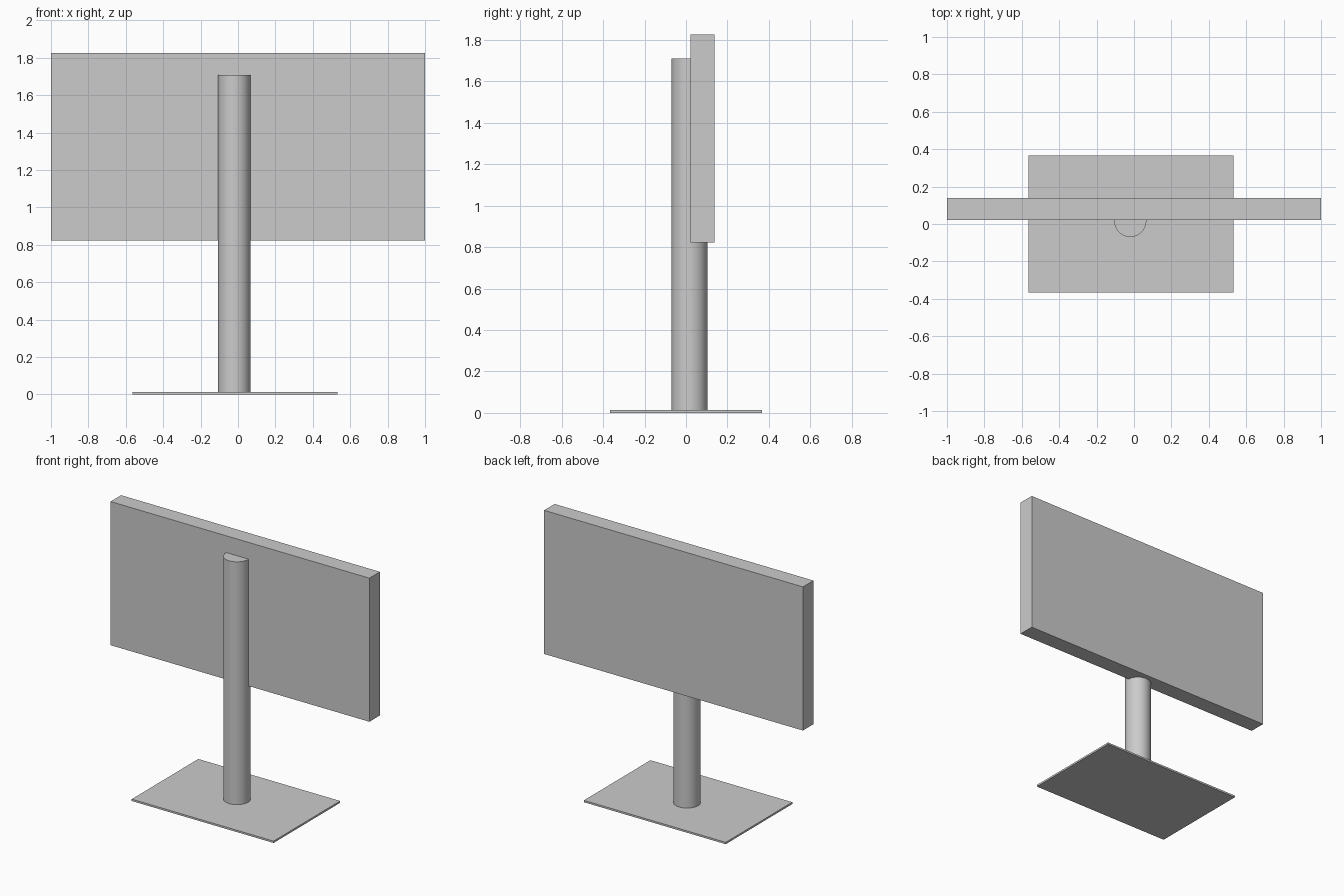
import bpy

if "Cube" in bpy.data.objects:
    bpy.data.objects.remove(bpy.data.objects["Cube"])


def box(name, x, y, z):
    """Box from (min, max) ranges on each axis."""
    bpy.ops.mesh.primitive_cube_add(size=1, location=[sum(r) / 2 for r in (x, y, z)])
    ob = bpy.context.object
    ob.name = name
    ob.scale = [r[1] - r[0] for r in (x, y, z)]
    bpy.ops.object.transform_apply(location=False, rotation=False, scale=True)
    return ob


# Thin foot plate
BASE_TOP, POLE_TOP = 0.013, 1.709
box("base_plate", (-0.564, 0.532), (-0.367, 0.367), (0, BASE_TOP))

# Wide panel
box("sign_panel", (-1, 1), (0.022, 0.138), (0.823, 1.826))

# Round post, sunk part way into the front of the panel
bpy.ops.mesh.primitive_cylinder_add(
    vertices=64, radius=0.086, depth=POLE_TOP - BASE_TOP,
    location=(-0.02, 0.017, (POLE_TOP + BASE_TOP) / 2))
bpy.context.object.name = "post"
bpy.ops.object.shade_smooth_by_angle()
